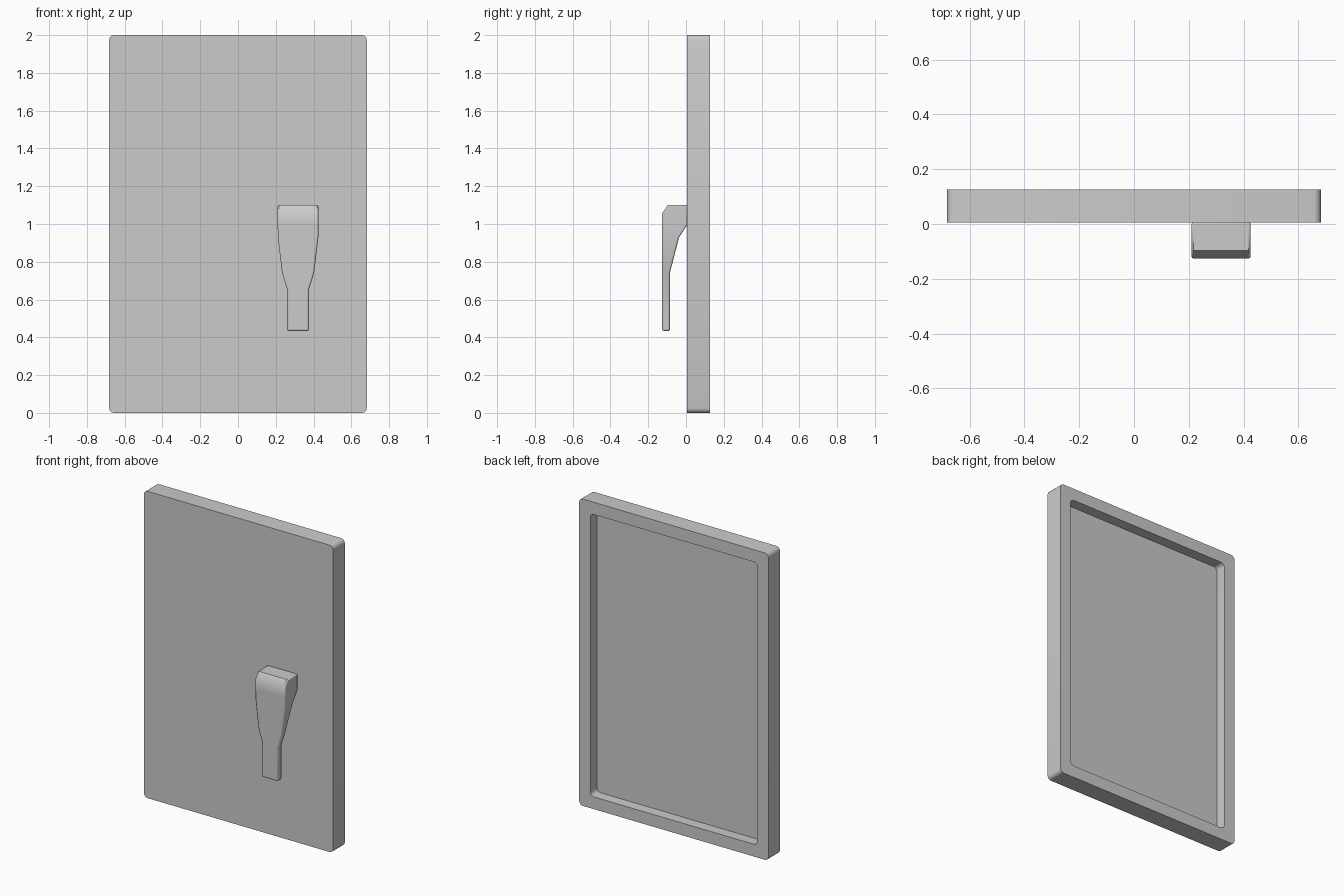
import bpy, bmesh, math

if "Cube" in bpy.data.objects:
    bpy.data.objects.remove(bpy.data.objects["Cube"])


def loft(name, rings):
    """Skin a stack of equal-length point loops and cap both ends."""
    bm = bmesh.new()
    loops = [[bm.verts.new(p) for p in ring] for ring in rings]
    for a, b in zip(loops, loops[1:]):
        for i in range(len(a)):
            j = (i + 1) % len(a)
            bm.faces.new((a[i], a[j], b[j], b[i]))
    bm.faces.new(loops[0])
    bm.faces.new(loops[-1])
    bmesh.ops.recalc_face_normals(bm, faces=bm.faces)
    mesh = bpy.data.meshes.new(name)
    bm.to_mesh(mesh)
    bm.free()
    obj = bpy.data.objects.new(name, mesh)
    bpy.context.collection.objects.link(obj)
    return obj


def smooth(obj, degrees):
    bpy.ops.object.select_all(action='DESELECT')
    obj.select_set(True)
    bpy.context.view_layer.objects.active = obj
    bpy.ops.object.shade_smooth_by_angle(angle=math.radians(degrees))


def rounded_rect(inset, y, radius=0.025, steps=3):
    """Upright rounded rectangle, inset from the panel outline."""
    w, h = 0.682 - inset, 1.0 - inset
    pts = []
    for k, (sx, sz) in enumerate([(1, 1), (-1, 1), (-1, -1), (1, -1)]):
        for s in range(steps + 1):
            a = math.pi / 2 * (k + s / steps)
            pts.append((sx * (w - radius) + radius * math.cos(a), y,
                        1.0 + sz * (h - radius) + radius * math.sin(a)))
    return pts


# Door panel: flat front, raised rim and shallow recess at the back
panel = loft("door_panel", [
    rounded_rect(0, 0.006), rounded_rect(0, 0.126),
    rounded_rect(0.08, 0.126), rounded_rect(0.08, 0.056)])
smooth(panel, 40)

# Handle: wide mount tapering to a thin grip (z, half width, front y, back y)
sections = [
    (0.434, 0.058, -0.126, -0.085),
    (0.655, 0.058, -0.126, -0.085),
    (0.742, 0.085, -0.126, -0.085),
    (0.928, 0.107, -0.126, -0.037),
    (0.998, 0.108, -0.126, 0.008),
    (1.057, 0.108, -0.126, 0.008),
    (1.100, 0.108, -0.097, 0.008)]
cx = 0.318
handle = loft("handle", [
    [(cx - w, f, z), (cx + w, f, z), (cx + w, b, z), (cx - w, b, z)]
    for z, w, f, b in sections])
bevel = handle.modifiers.new("soft_edges", 'BEVEL')
bevel.width = 0.008
bevel.segments = 2
bevel.limit_method = 'ANGLE'
bevel.angle_limit = math.radians(60)
smooth(handle, 50)
